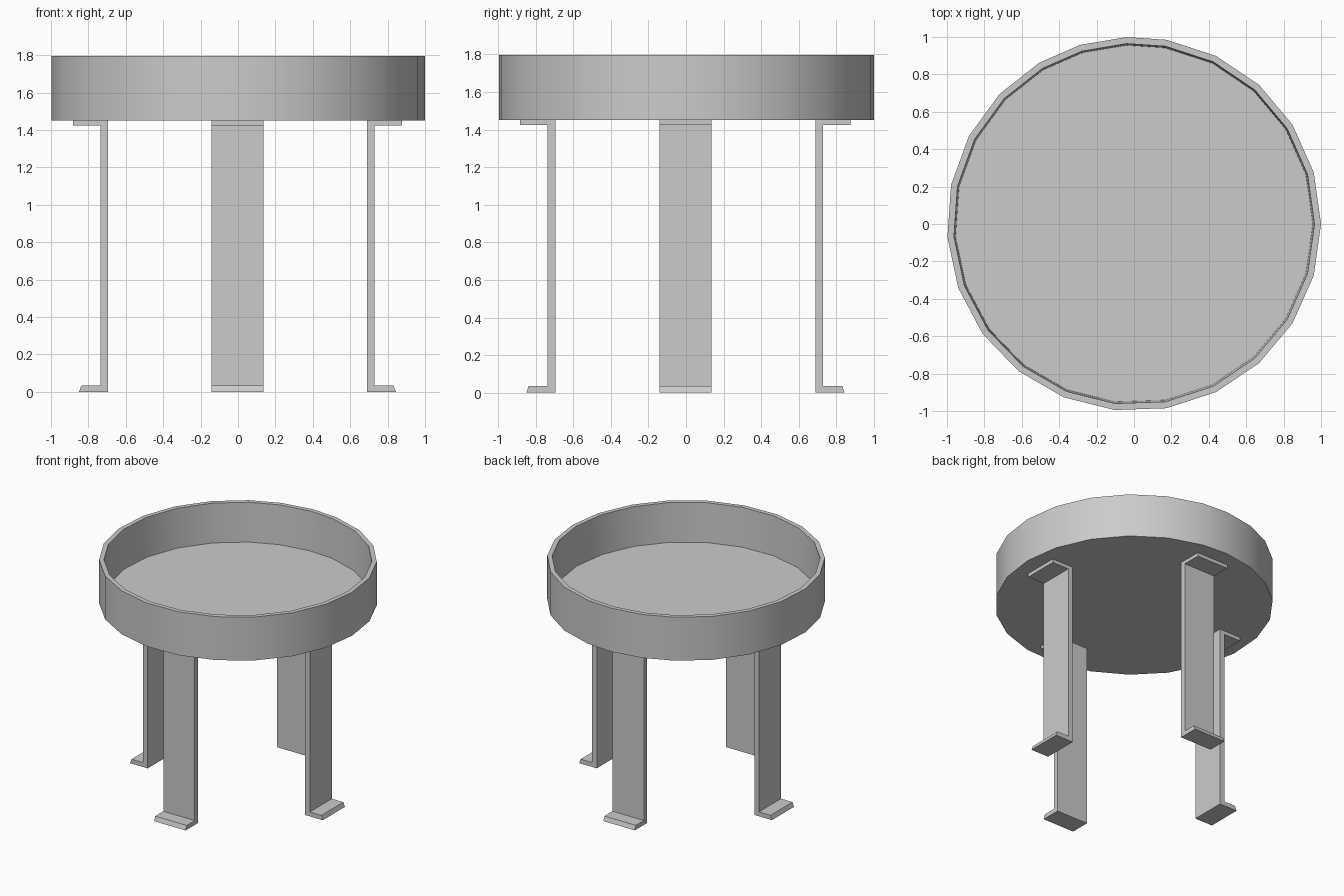
import bpy, bmesh
from math import cos, sin, radians, pi
from mathutils import Matrix, Vector

old = bpy.data.objects.get("Cube")
if old:
    bpy.data.objects.remove(old)

grey = bpy.data.materials.new("plain_grey")
grey.use_nodes = True
grey.diffuse_color = (0.6, 0.6, 0.6, 1)
grey.node_tree.nodes["Principled BSDF"].inputs["Base Color"].default_value = (0.6, 0.6, 0.6, 1)


def finish(name, bm):
    bmesh.ops.recalc_face_normals(bm, faces=bm.faces)
    mesh = bpy.data.meshes.new(name)
    bm.to_mesh(mesh)
    bm.free()
    mesh.materials.append(grey)
    ob = bpy.data.objects.new(name, mesh)
    bpy.context.collection.objects.link(ob)
    return ob


# Round tray: rings of (radius, height) from the underside, over the rim, to the floor
angles = [16 * i for i in range(6)] + [92.3, 106.8, 120.5] + [136 + 16 * i for i in range(14)]
rings = [(1.0, 1.452), (1.0, 1.797), (0.965, 1.797), (0.956, 1.485)]
bm = bmesh.new()
loops = [[bm.verts.new((r * cos(radians(a)), r * sin(radians(a)), z)) for a in angles]
         for r, z in rings]
n = len(angles)
for low, high in zip(loops, loops[1:]):
    for i in range(n):
        j = (i + 1) % n
        bm.faces.new((low[i], low[j], high[j], high[i]))
bm.faces.new(loops[0])
bm.faces.new(loops[-1])
tray = finish("round_tray", bm)
bpy.ops.object.select_all(action='DESELECT')
tray.select_set(True)
bpy.context.view_layer.objects.active = tray
bpy.ops.object.shade_smooth_by_angle(angle=radians(30))

# Four bracket legs: a C-shaped side profile with a slanted toe, extruded across its width
profile = [(0.692, 0), (0.847, 0), (0.834, 0.035), (0.733, 0.035),
           (0.733, 1.424), (0.879, 1.424), (0.879, 1.452), (0.692, 1.452)]
half_width = 0.138
for k, side in enumerate(("left", "back", "right", "front")):
    bm = bmesh.new()
    face = bm.faces.new([bm.verts.new((x, -half_width, z)) for x, z in profile])
    out = bmesh.ops.extrude_face_region(bm, geom=[face])
    moved = [g for g in out["geom"] if isinstance(g, bmesh.types.BMVert)]
    bmesh.ops.translate(bm, verts=moved, vec=(0, 2 * half_width, 0))
    place = Matrix.Translation(Vector((-0.003, -0.003, 0))) @ Matrix.Rotation(k * pi / 2, 4, 'Z')
    bmesh.ops.transform(bm, matrix=place, verts=bm.verts)
    finish(side + "_leg", bm)
